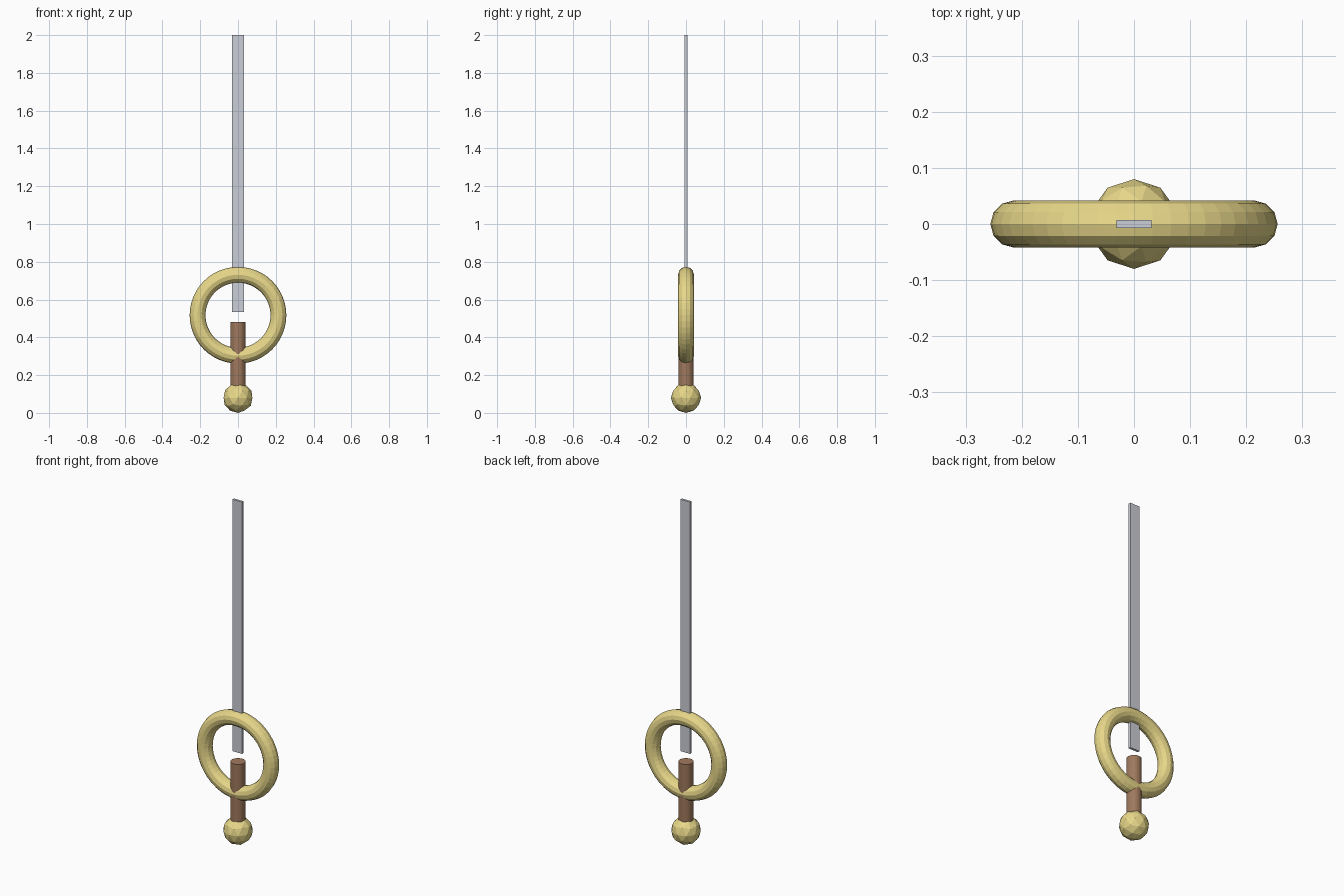
import bpy
from math import pi

if "Cube" in bpy.data.objects:
    bpy.data.objects.remove(bpy.data.objects["Cube"])


def material(name, rgb):
    mat = bpy.data.materials.new(name)
    mat.diffuse_color = (*rgb, 1)
    mat.use_nodes = True
    mat.node_tree.nodes["Principled BSDF"].inputs["Base Color"].default_value = mat.diffuse_color
    return mat


gold = material("gold", (0.80, 0.68, 0.25))
brown = material("leather", (0.35, 0.19, 0.11))
steel = material("steel", (0.60, 0.62, 0.68))


def finish(name, mat):
    ob = bpy.context.object
    ob.name = name
    ob.data.materials.append(mat)
    return ob


# Pommel: faceted ball at the base
bpy.ops.mesh.primitive_ico_sphere_add(subdivisions=2, radius=0.08, location=(0, 0, 0.08))
finish("pommel", gold)

# Grip: round handle rising out of the pommel
bpy.ops.mesh.primitive_cylinder_add(vertices=32, radius=0.04, depth=0.40, location=(0, 0, 0.28))
finish("grip", brown)

# Guard: upright ring around the blade root
bpy.ops.mesh.primitive_torus_add(major_segments=48, minor_segments=12,
                                 major_radius=0.214, minor_radius=0.042,
                                 location=(0, 0, 0.517), rotation=(pi / 2, 0, 0))
finish("guard_ring", gold)

# Blade: thin flat bar
bpy.ops.mesh.primitive_cube_add(size=1, location=(0, 0, 1.267))
blade = finish("blade", steel)
blade.scale = (0.062, 0.0134, 1.466)
